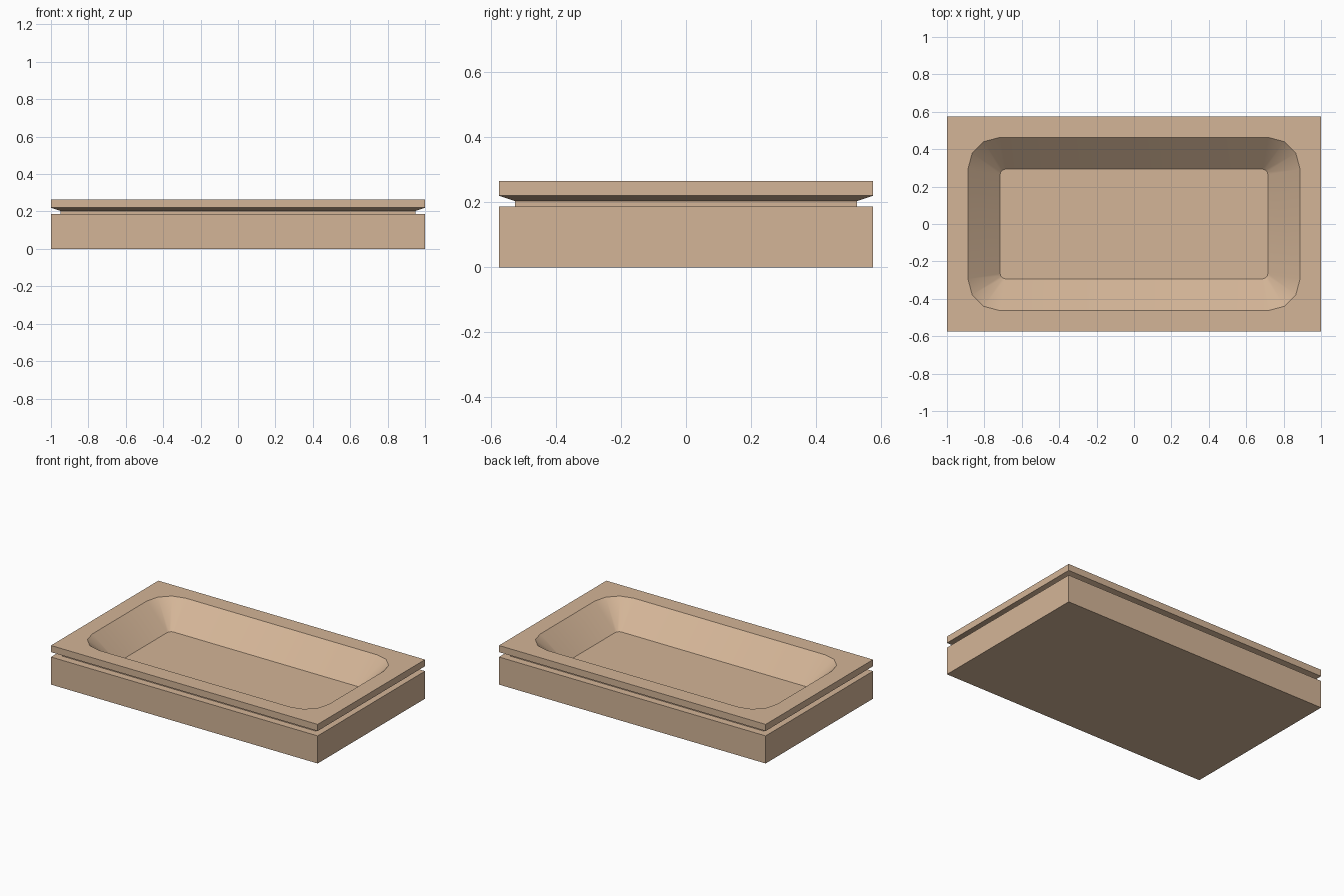
import bpy, bmesh, math

if "Cube" in bpy.data.objects:
    bpy.data.objects.remove(bpy.data.objects["Cube"])


def ring(bm, hx, hy, r, z):
    """Rounded rectangle of 16 vertices (4 per corner); r = 0 gives a sharp one."""
    verts = []
    for i, (sx, sy) in enumerate([(1, 1), (-1, 1), (-1, -1), (1, -1)]):
        for k in range(4):
            a = math.radians(90 * i + 30 * k)
            verts.append(bm.verts.new((sx * (hx - r) + r * math.cos(a),
                                       sy * (hy - r) + r * math.sin(a), z)))
    return verts


mat = bpy.data.materials.new("warm_tan")
mat.diffuse_color = (0.658, 0.462, 0.31, 1.0)
mat.use_nodes = True
mat.node_tree.nodes["Principled BSDF"].inputs["Base Color"].default_value = mat.diffuse_color

# Outside from bottom to rim, then down into the basin: half x, half y, corner radius, z
profile = [
    (1.00, 0.575, 0, 0.0),        # base block
    (1.00, 0.575, 0, 0.187),
    (0.95, 0.525, 0, 0.187),      # recessed groove
    (0.95, 0.525, 0, 0.203),
    (1.00, 0.575, 0, 0.22),       # flared lip
    (1.00, 0.575, 0, 0.265),
    (0.888, 0.463, 0.17, 0.265),  # basin opening
    (0.716, 0.293, 0.028, 0.108), # basin floor
]

bm = bmesh.new()
rings = [ring(bm, *p) for p in profile]
for lower, upper in zip(rings, rings[1:]):
    for i in range(16):
        j = (i + 1) % 16
        bm.faces.new((lower[i], lower[j], upper[j], upper[i]))
bm.faces.new(rings[0][::-1])
bm.faces.new(rings[-1])

# Collapse the repeated vertices at sharp corners
bmesh.ops.remove_doubles(bm, verts=bm.verts[:], dist=0.0005)
bmesh.ops.recalc_face_normals(bm, faces=bm.faces[:])

mesh = bpy.data.meshes.new("basin_tub")
bm.to_mesh(mesh)
bm.free()
mesh.materials.append(mat)
tub = bpy.data.objects.new("basin_tub", mesh)
bpy.context.collection.objects.link(tub)

# Smooth basin corners, keep all hard edges
bpy.context.view_layer.objects.active = tub
tub.select_set(True)
bpy.ops.object.shade_smooth_by_angle(angle=math.radians(32))
